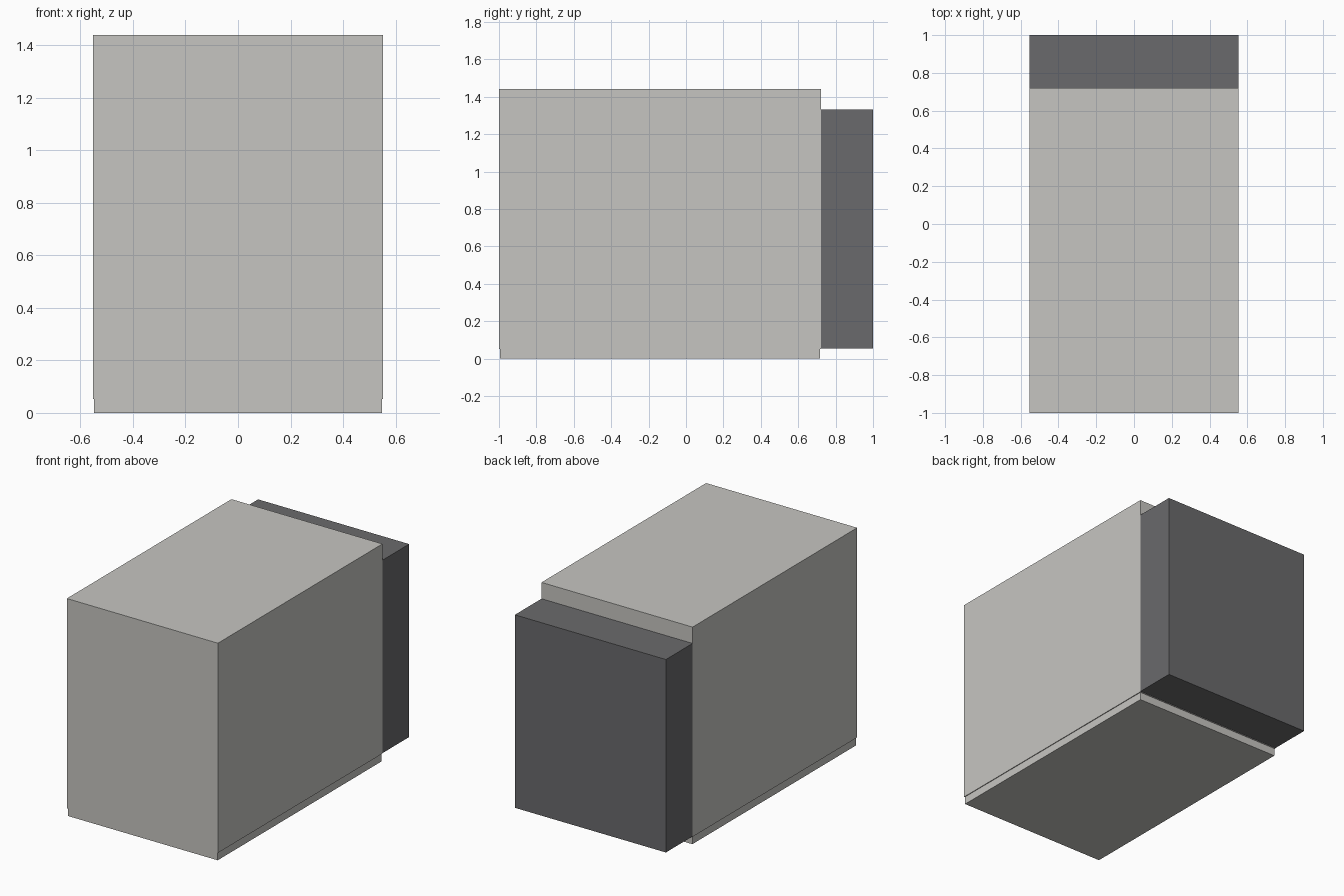
import bpy
import bmesh

if "Cube" in bpy.data.objects:
    bpy.data.objects.remove(bpy.data.objects["Cube"])


def material(name, srgb):
    # Flat colour given as 0-255 display values, stored linear
    lin = [((c / 255 + 0.055) / 1.055) ** 2.4 for c in srgb]
    mat = bpy.data.materials.new(name)
    mat.diffuse_color = (*lin, 1.0)
    mat.use_nodes = True
    mat.node_tree.nodes["Principled BSDF"].inputs["Base Color"].default_value = mat.diffuse_color
    return mat


def box(name, xs, ys, zs, mat):
    mesh = bpy.data.meshes.new(name)
    bm = bmesh.new()
    bmesh.ops.create_cube(bm, size=1.0)
    for v in bm.verts:
        v.co = [r[0] if c < 0 else r[1] for c, r in zip(v.co, (xs, ys, zs))]
    bm.to_mesh(mesh)
    bm.free()
    mesh.materials.append(mat)
    obj = bpy.data.objects.new(name, mesh)
    bpy.context.collection.objects.link(obj)
    return obj


light_grey = material("light warm grey", (198, 197, 193))
dark_grey = material("dark grey", (106, 106, 108))

# Main housing
box("main_body", (-0.553, 0.553), (-1.0, 0.721), (0.052, 1.44), light_grey)
# Slightly inset plinth under the housing
box("base_plinth", (-0.548, 0.548), (-0.995, 0.716), (0.0, 0.052), light_grey)
# Dark block on the back, lower than the housing
box("rear_block", (-0.553, 0.553), (0.721, 1.0), (0.055, 1.332), dark_grey)
